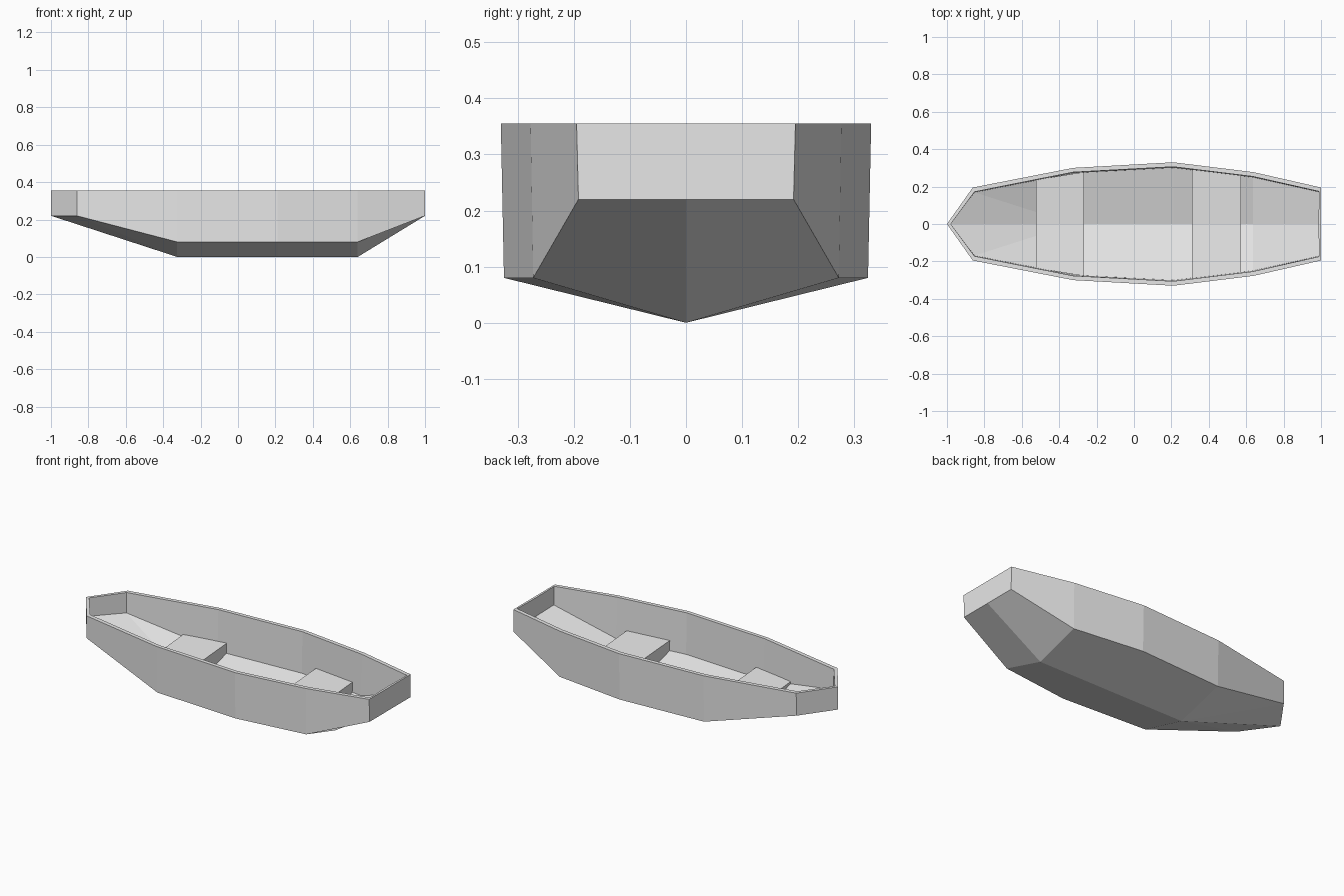
import bpy, bmesh

if "Cube" in bpy.data.objects:
    bpy.data.objects.remove(bpy.data.objects["Cube"])

grey = bpy.data.materials.new("plain grey")
grey.diffuse_color = (0.8, 0.8, 0.8, 1)
grey.use_nodes = True
grey.node_tree.nodes["Principled BSDF"].inputs["Base Color"].default_value = grey.diffuse_color

TOP = 0.355


def make_object(name, bm):
    """Finish a half mesh (y >= 0) and mirror it across the centre line."""
    bmesh.ops.recalc_face_normals(bm, faces=bm.faces)
    mesh = bpy.data.meshes.new(name)
    bm.to_mesh(mesh)
    bm.free()
    mesh.materials.append(grey)
    obj = bpy.data.objects.new(name, mesh)
    bpy.context.collection.objects.link(obj)
    mirror = obj.modifiers.new("Mirror", 'MIRROR')
    mirror.use_axis = (False, True, False)
    mirror.merge_threshold = 0.0005
    return obj


def half_shell(bm, stations, keel_z):
    """Skin half a hull from (x, top half width, chine z); return its top edge."""
    top = [bm.verts.new((x, w, TOP)) for x, w, z in stations]
    low = [bm.verts.new((x, w * 0.983, z)) for x, w, z in stations]
    keel = {i: bm.verts.new((stations[i][0], 0, keel_z)) for i in (2, 3, 4)}
    # upright sides
    for i in range(len(stations) - 1):
        bm.faces.new((top[i], top[i + 1], low[i + 1], low[i]))
    # V-shaped bottom, rising at the bow and the stern
    bm.faces.new((low[0], low[1], keel[2]))
    bm.faces.new((low[1], low[2], keel[2]))
    for i in (2, 3):
        bm.faces.new((low[i], low[i + 1], keel[i + 1], keel[i]))
    bm.faces.new((low[4], low[5], low[6], keel[4]))
    return top


# Hull: outer skin, inner skin and the flat rim between them
outer = [(-1, 0, 0.22), (-0.862, 0.195, 0.22), (-0.325, 0.30, 0.08),
         (0.21, 0.33, 0.08), (0.64, 0.277, 0.08), (1, 0.195, 0.22), (1, 0, 0.22)]
inner = [(-0.98, 0, 0.246), (-0.853, 0.172, 0.235), (-0.325, 0.277, 0.11),
         (0.21, 0.306, 0.11), (0.635, 0.254, 0.11), (0.99, 0.174, 0.245),
         (0.986, 0, 0.245)]
bm = bmesh.new()
rim_out = half_shell(bm, outer, 0.0)
rim_in = half_shell(bm, inner, 0.032)
for i in range(len(outer) - 1):
    bm.faces.new((rim_out[i], rim_out[i + 1], rim_in[i + 1], rim_in[i]))
make_object("hull", bm)


def seat(name, ends):
    """Thwart between two cross-sections (x, half width, floor edge z, floor centre z)."""
    bm = bmesh.new()
    a, b = [[bm.verts.new(p) for p in ((x, 0, 0.15), (x, w, 0.17), (x, w, edge), (x, 0, mid))]
            for x, w, edge, mid in ends]
    bm.faces.new(a)
    bm.faces.new(b)
    for i in range(3):
        bm.faces.new((a[i], a[i + 1], b[i + 1], b[i]))
    make_object(name, bm)


# Seats
seat("bow_seat", [(-0.525, 0.236, 0.15, 0.09), (-0.268, 0.278, 0.108, 0.032)])
seat("stern_seat", [(0.31, 0.292, 0.108, 0.032), (0.572, 0.26, 0.108, 0.032)])
